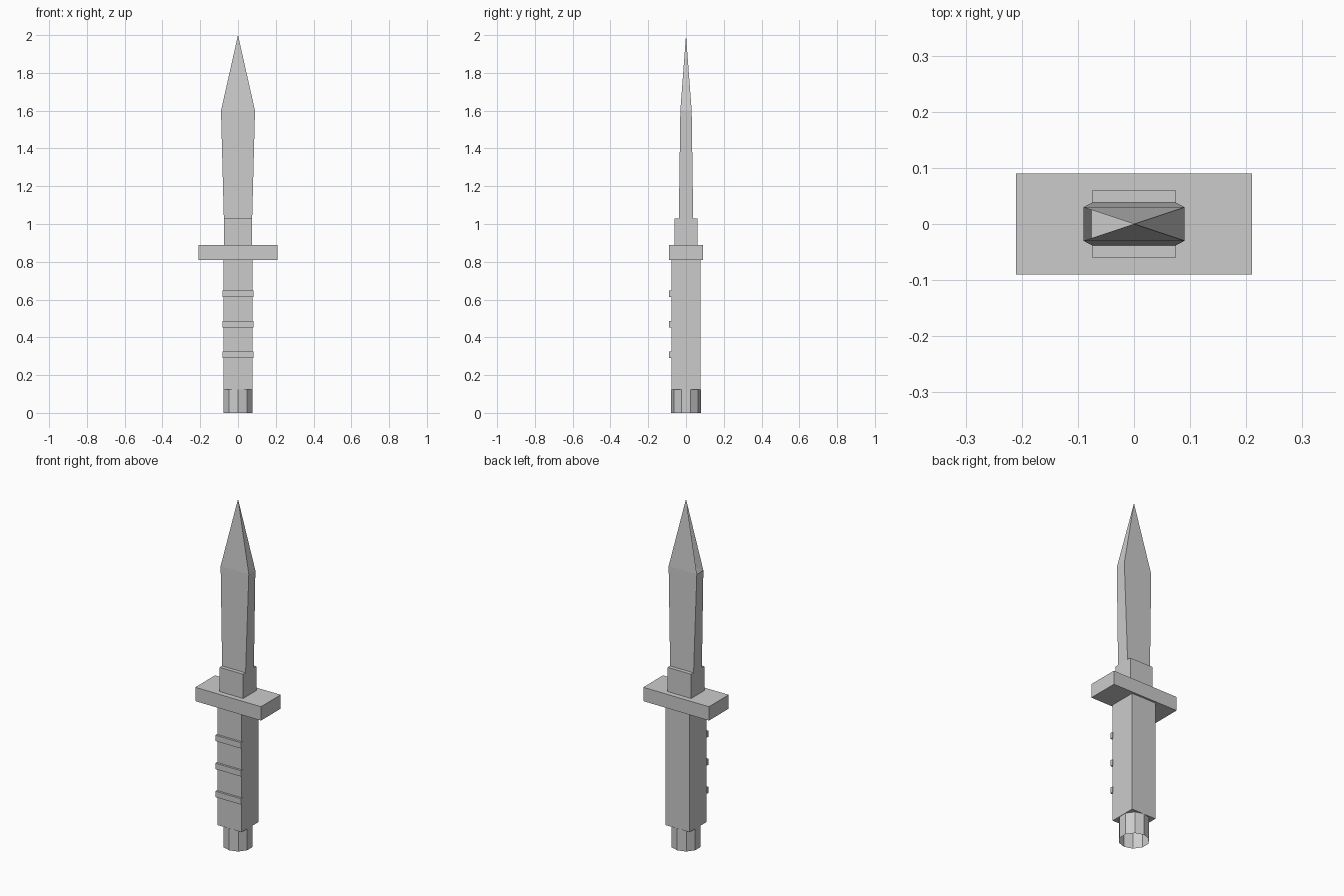
import bpy
import bmesh
from mathutils import Matrix, Vector

cube = bpy.data.objects.get("Cube")
if cube:
    bpy.data.objects.remove(cube, do_unlink=True)

GREY = (0.6, 0.6, 0.6, 1.0)
steel = bpy.data.materials.new("plain grey")
steel.use_nodes = True
steel.diffuse_color = GREY
steel.node_tree.nodes["Principled BSDF"].inputs["Base Color"].default_value = GREY


def add_object(name, bm):
    mesh = bpy.data.meshes.new(name)
    bm.to_mesh(mesh)
    bm.free()
    mesh.materials.append(steel)
    obj = bpy.data.objects.new(name, mesh)
    bpy.context.collection.objects.link(obj)
    return obj


def box(name, low, high):
    low, high = Vector(low), Vector(high)
    bm = bmesh.new()
    bmesh.ops.create_cube(bm, size=1)
    bmesh.ops.scale(bm, vec=high - low, verts=bm.verts)
    bmesh.ops.translate(bm, vec=(low + high) / 2, verts=bm.verts)
    return add_object(name, bm)


def ring(bm, half_x, half_y, z):
    corners = ((-1, -1), (1, -1), (1, 1), (-1, 1))
    return [bm.verts.new((sx * half_x, sy * half_y, z)) for sx, sy in corners]


# Blade: flared rectangular shell with a pointed tip, open on its -x tip facet
bm = bmesh.new()
base = ring(bm, 0.075, 0.038, 1.03)
shoulder = ring(bm, 0.09, 0.03, 1.6)
tip = bm.verts.new((0, 0, 2))
for i in range(4):
    j = (i + 1) % 4
    bm.faces.new((base[i], base[j], shoulder[j], shoulder[i]))
    if i < 3:
        bm.faces.new((shoulder[i], shoulder[j], tip))
add_object("blade", bm)

# Collar, guard and grip
box("blade_collar", (-0.075, -0.06, 0.89), (0.075, 0.06, 1.03))
box("guard", (-0.21, -0.09, 0.81), (0.21, 0.09, 0.89))
box("grip", (-0.078, -0.078, 0.125), (0.078, 0.078, 0.81))

# Raised ribs across the front of the grip
for n in range(3):
    z = 0.307 + 0.162 * n
    box(f"grip_rib_{n + 1}", (-0.082, -0.09, z - 0.017), (0.082, -0.075, z + 0.017))

# Pommel: ten-sided tube with an open bottom
bm = bmesh.new()
bmesh.ops.create_cone(bm, cap_ends=False, segments=10, radius1=0.08, radius2=0.08,
                      depth=0.125, matrix=Matrix.Translation((0, 0, 0.0625)))
# Keep a corner of the outline on the front-back axis
if not any(abs(v.co.x) < 0.001 for v in bm.verts):
    bmesh.ops.rotate(bm, cent=(0, 0, 0), verts=bm.verts,
                     matrix=Matrix.Rotation(1.5707963, 3, "Z"))
add_object("pommel", bm)
